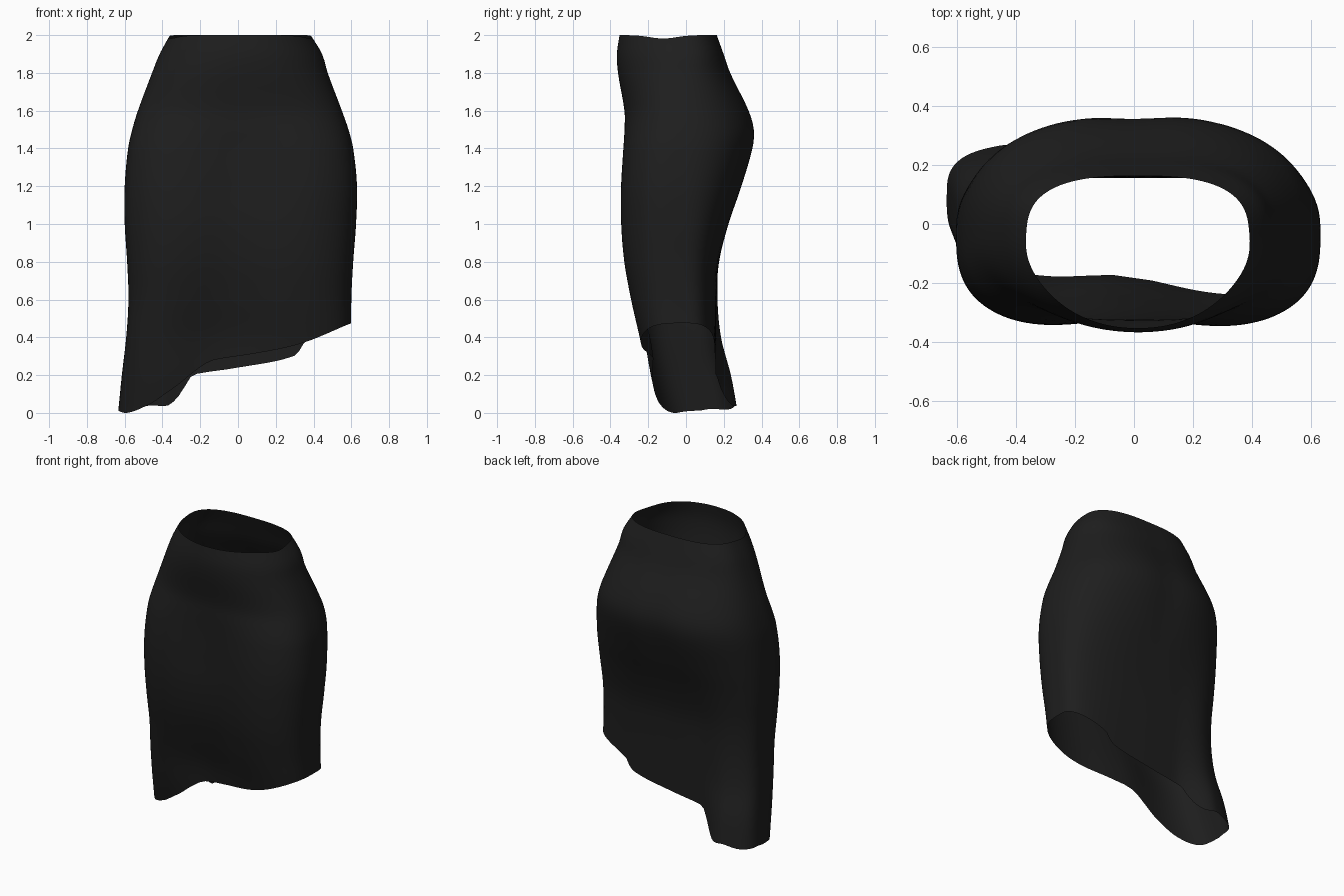
import bpy, bmesh, math

if "Cube" in bpy.data.objects:
    bpy.data.objects.remove(bpy.data.objects["Cube"])

SEGMENTS, ROWS = 128, 48

# Cross-sections: height, left x, right x, front y, back y, y of the side seams,
# front roundness, back roundness, front hollow, back hollow
SECTIONS = [
    (0.0, -.635, .59, -.165, .295, .10, 3.2, 3.2, .03, .15),
    (0.2, -.615, .60, -.222, .26, .06, 3.3, 3.3, .06, .105),
    (0.4, -.592, .60, -.265, .21, .00, 3.3, 3.3, .075, .052),
    (0.6, -.58, .60, -.313, .193, -.02, 3.1, 3.1, .065, .032),
    (0.8, -.587, .61, -.352, .20, -.03, 3.0, 2.9, .055, .025),
    (1.0, -.60, .625, -.372, .238, -.03, 2.9, 2.7, .052, .012),
    (1.2, -.60, .63, -.372, .30, -.03, 2.9, 2.5, .05, .003),
    (1.4, -.582, .61, -.355, .358, -.03, 2.8, 2.45, .033, .0),
    (1.5, -.56, .585, -.342, .366, -.03, 2.6, 2.45, .018, .0),
    (1.6, -.53, .55, -.330, .338, -.03, 2.4, 2.4, .004, .0),
    (1.8, -.455, .475, -.36, .237, -.03, 2.2, 2.5, .0, .0),
    (1.9, -.415, .445, -.366, .20, -.03, 2.1, 2.7, .0, .0),
    (2.0, -.36, .385, -.352, .163, -.03, 2.1, 2.7, .0, .0),
]
# Slanted hem: x, height
FRONT_HEM = [(-.635, .02), (-.57, .0), (-.45, .05), (-.38, .10), (-.3, .16), (-.25, .205),
             (-.15, .275), (0, .30), (.32, .365), (.6, .475)]
BACK_HEM = [(-.635, .02), (-.55, .02), (-.45, .04), (-.36, .04), (-.3, .10), (-.25, .19),
            (-.2, .21), (0, .24), (.3, .305), (.35, .375), (.6, .475)]


def smoothstep(a, b, v):
    u = min(1, max(0, (v - a) / (b - a)))
    return u * u * (3 - 2 * u)


def sample(table, v):
    """Smooth interpolation of every column of a table at key v."""
    v = min(table[-1][0], max(table[0][0], v))
    i = 0
    while i < len(table) - 2 and v > table[i + 1][0]:
        i += 1
    p, q = table[i], table[i + 1]
    o, r = table[max(i - 1, 0)], table[min(i + 2, len(table) - 1)]
    h = q[0] - p[0]
    u = (v - p[0]) / h
    out = []
    for c in range(1, len(p)):
        m0 = h * (q[c] - o[c]) / (q[0] - o[0])
        m1 = h * (r[c] - p[c]) / (r[0] - p[0])
        out.append((2*u**3 - 3*u**2 + 1) * p[c] + (u**3 - 2*u**2 + u) * m0
                   + (3*u**2 - 2*u**3) * q[c] + (u**3 - u**2) * m1)
    return out


def section_point(angle, z):
    """Point of the body section at height z."""
    xl, xr, yf, yb, yc, nf, nb, df, db = sample(SECTIONS, z)
    c, s = math.cos(angle), math.sin(angle)
    n = nb if s > 0 else nf
    px = math.copysign(abs(c) ** (2 / n), c)
    py = abs(s) ** (2 / n)
    x = (xl + xr) / 2 + px * (xr - xl) / 2
    if s > 0:
        # hollow behind the right leg, slight dimple at the seat
        dimple = .012 * math.exp(-(x / .12) ** 2 - ((z - 1.45) / .3) ** 2)
        y = yc + py * (yb - yc - db * smoothstep(-.45, -.2, x) - dimple)
    else:
        # hollow between the thighs, shifted left near the hem
        mid = -.08 * (1 - smoothstep(.4, 1.1, z))
        y = yc + py * (yf - yc + df * math.exp(-((x - mid) / .28) ** 2))
    return x, y


# Skirt shell, lofted from the waist down to the hem
bm = bmesh.new()
columns = []
for j in range(SEGMENTS):
    a = 2 * math.pi * (j + .5) / SEGMENTS
    wx, wy = section_point(a, 2)
    top = 2 - .018 * math.exp(-((wy + .12) / .1) ** 2)
    hx, hy = section_point(a, .2)
    hem = sample(BACK_HEM if math.sin(a) > 0 else FRONT_HEM, hx)[0]
    column = []
    for i in range(ROWS + 1):
        z = top + (hem - top) * i / ROWS
        column.append(bm.verts.new((*section_point(a, z), z)))
    columns.append(column)
for j in range(SEGMENTS):
    left, right = columns[j], columns[(j + 1) % SEGMENTS]
    for i in range(ROWS):
        bm.faces.new((left[i], left[i + 1], right[i + 1], right[i]))

mesh = bpy.data.meshes.new("skirt")
bm.to_mesh(mesh)
bm.free()
mesh.shade_smooth()
skirt = bpy.data.objects.new("skirt", mesh)
bpy.context.collection.objects.link(skirt)

# Black cloth
cloth = bpy.data.materials.new("black_cloth")
cloth.diffuse_color = (.013, .013, .013, 1)
cloth.use_nodes = True
cloth.node_tree.nodes["Principled BSDF"].inputs["Base Color"].default_value = cloth.diffuse_color
mesh.materials.append(cloth)
